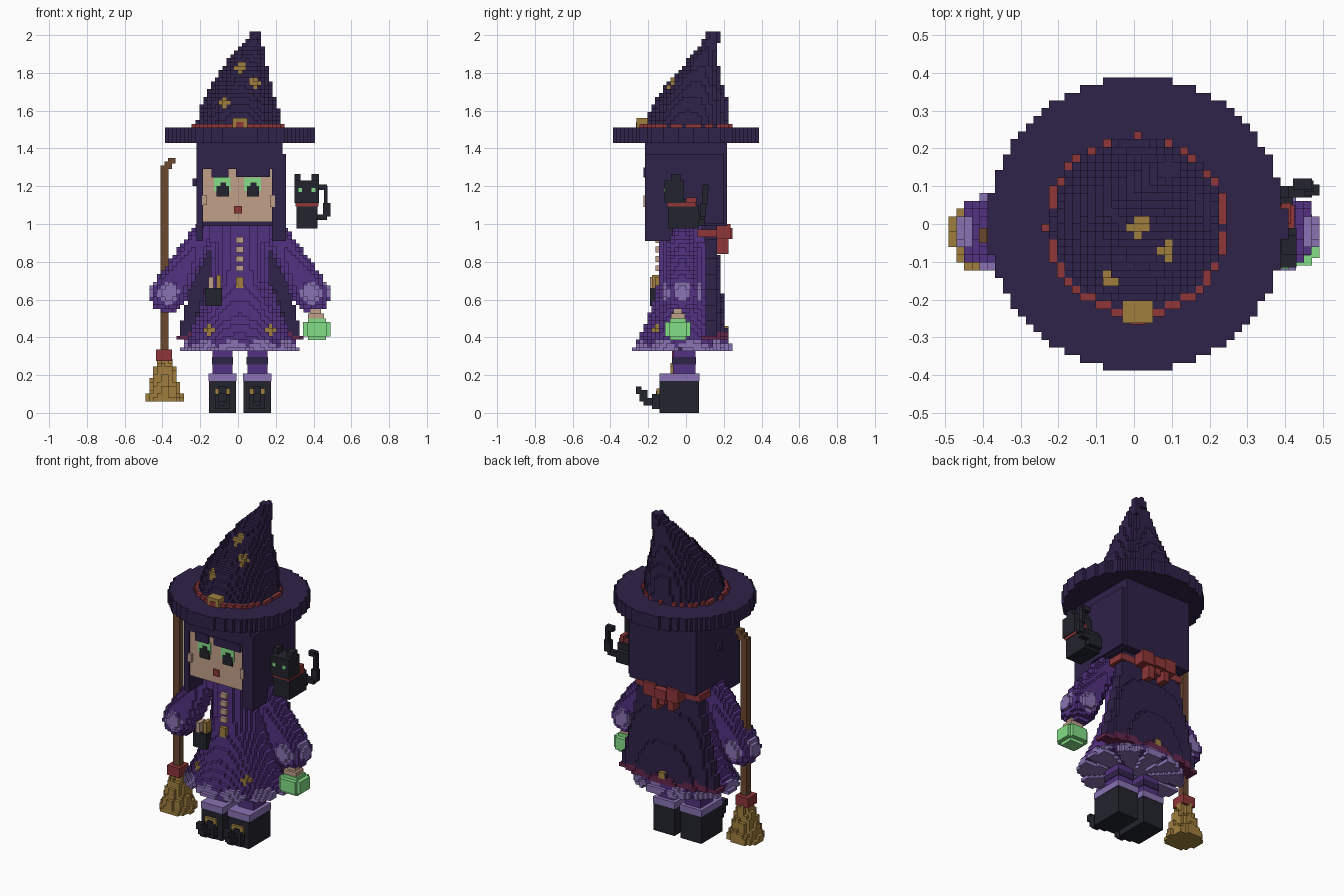
import bpy, bmesh, math

if "Cube" in bpy.data.objects:
    bpy.data.objects.remove(bpy.data.objects["Cube"])

V = 2 / 98          # block size
CX = 0.01           # body centre line


def srgb(r, g, b):
    return [((c / 255 + 0.055) / 1.055) ** 2.4 for c in (r, g, b)] + [1]


COLOURS = dict(night=srgb(47, 34, 73), purple=srgb(84, 50, 130), lavender=srgb(138, 115, 180),
               green=srgb(132, 222, 135), skin=srgb(194, 160, 138), red=srgb(142, 54, 56),
               gold=srgb(160, 127, 62), brown=srgb(108, 72, 48), black=srgb(35, 36, 45),
               maroon=srgb(102, 38, 76))
NAMES = list(COLOURS)
MATS = []
for key, col in COLOURS.items():
    m = bpy.data.materials.new(key)
    m.use_nodes = True
    m.diffuse_color = col
    m.node_tree.nodes["Principled BSDF"].inputs["Base Color"].default_value = col
    MATS.append(m)


def finish(name, bm):
    me = bpy.data.meshes.new(name)
    bm.to_mesh(me)
    bm.free()
    for m in MATS:
        me.materials.append(m)
    ob = bpy.data.objects.new(name, me)
    bpy.context.collection.objects.link(ob)


def boxes(name, colour, *spans):
    """Boxes given as (x0, x1, y0, y1, z0, z1)."""
    bm = bmesh.new()
    for x0, x1, y0, y1, z0, z1 in spans:
        for v in bmesh.ops.create_cube(bm, size=1)["verts"]:
            v.co = ((x0, x1)[v.co.x > 0], (y0, y1)[v.co.y > 0], (z0, z1)[v.co.z > 0])
    for f in bm.faces:
        f.material_index = NAMES.index(colour)
    finish(name, bm)


def blocks(name, span, rule):
    """Fill a region with blocks; rule(x, y, z) gives a colour name or None."""
    lo = [math.floor(a / V) for a in span[::2]]
    hi = [math.ceil(a / V) for a in span[1::2]]
    cells = {}
    for i in range(lo[0], hi[0]):
        for j in range(lo[1], hi[1]):
            for k in range(lo[2], hi[2]):
                c = rule((i + .5) * V, (j + .5) * V, (k + .5) * V)
                if c:
                    cells[i, j, k] = NAMES.index(c)
    bm, verts = bmesh.new(), {}

    def corner(p):
        if p not in verts:
            verts[p] = bm.verts.new([a * V for a in p])
        return verts[p]

    for cell, mat in cells.items():
        for ax in range(3):
            for side in (0, 1):
                n = list(cell)
                n[ax] += 2 * side - 1
                if tuple(n) in cells:
                    continue
                loop = []
                for u, w in ((0, 0), (1, 0), (1, 1), (0, 1)):
                    p = list(cell)
                    p[ax] += side
                    p[(ax + 1) % 3] += u
                    p[(ax + 2) % 3] += w
                    loop.append(corner(tuple(p)))
                f = bm.faces.new(loop if side else loop[::-1])
                f.material_index = mat
    finish(name, bm)


def section(rows, z):
    """Interpolate rows of (z, values...) at height z."""
    for a, b in zip(rows, rows[1:]):
        if z <= b[0]:
            t = max(0, (z - a[0]) / (b[0] - a[0]))
            return [p + (q - p) * t for p, q in zip(a[1:], b[1:])]
    return rows[-1][1:]


def in_oval(x, y, x0, x1, y0, y1):
    return ((2 * x - x0 - x1) / (x1 - x0)) ** 2 + ((2 * y - y0 - y1) / (y1 - y0)) ** 2 <= 1


# Hat: brim, bent crown with stars, band and buckle
blocks("hat_brim", (-.4, .42, -.4, .4, 1.44, 1.49),
       lambda x, y, z: "night" if in_oval(x, y, -.385, .4, -.39, .39) else None)
CROWN = [(1.5, -.225, .24, -.235, .225), (1.66, -.185, .2, -.165, .22),
         (1.79, -.11, .165, -.06, .18), (1.89, -.04, .14, .03, .165), (2, .06, .12, .11, .18)]
STARS = [(.015, 1.835), (.09, 1.75), (-.075, 1.645)]


def crown(x, y, z):
    s = section(CROWN, z)
    if not in_oval(x, y, *s):
        return None
    if y < (s[2] + s[3]) / 2 and any(abs(x - a) + abs(z - b) < .035 for a, b in STARS):
        return "gold"
    return "night"


blocks("hat_crown", (-.25, .26, -.26, .26, 1.49, 2), crown)
blocks("hat_band", (-.25, .26, -.26, .26, 1.5, 1.53),
       lambda x, y, z: "red" if in_oval(x, y, -.235, .25, -.245, .235) else None)
boxes("hat_buckle", "gold", (-.03, .05, -.262, -.2, 1.495, 1.56))
boxes("hat_buckle_centre", "red", (-.01, .03, -.266, -.25, 1.51, 1.54))

# Head and hair
boxes("hair", "night", (-.22, .235, -.16, .218, .99, 1.45), (-.22, .235, -.218, .1, 1.29, 1.45),
      (-.22, -.185, -.218, -.07, .91, 1.3), (.18, .255, -.218, -.07, .91, 1.37),
      (.23, .255, -.08, .2, 1.0, 1.37), (-.24, -.21, -.02, .02, 1.2, 1.24),
      (-.14, -.05, -.224, -.16, 1.245, 1.3), (-.01, .17, -.224, -.16, 1.25, 1.3))
boxes("face", "skin", (-.185, .18, -.208, 0, 1.01, 1.3), (-.19, -.165, -.225, -.2, 1.1, 1.15),
      (.17, .195, -.225, -.2, 1.09, 1.15))
for s in (-1, 1):
    x = -.003 + s * .08
    boxes("eye", "green", (x - .044, x + .044, -.213, -.2, 1.175, 1.246))
    boxes("pupil", "black", (x - .03, x + .035, -.217, -.2, 1.145, 1.2),
          (x - .01, x + .02, -.217, -.2, 1.2, 1.22))
boxes("mouth", "red", (-.02, .02, -.216, -.2, 1.055, 1.095))

# Dress with ruffled hem
DRESS = [(.33, .315, -.285, .255), (.37, .3, -.265, .24), (.4, .27, -.245, .2),
         (.5, .23, -.2, .17), (.7, .155, -.145, .13), (1, .145, -.14, .13)]


def dress(x, y, z):
    r, y0, y1 = section(DRESS, z)
    x -= CX
    if not in_oval(x, y, -r, r, y0, y1):
        return None
    wave = math.sin(10 * math.atan2(y, x))
    if z < .375 + .02 * wave:
        return "lavender" if z > .35 or wave > -.7 else None
    if abs(abs(x) - .165) + abs(z - .44) < .03:
        return "gold"
    return "purple"


blocks("dress", (-.34, .36, -.3, .28, .33, 1), dress)
boxes("shoulders", "purple", (-.15, .17, -.1, .1, .9, 1.0))
boxes("buttons", "skin", *[(-.01, .03, -.162, -.12, z, z + .03) for z in (.75, .8, .85, .9)])
boxes("belt_pin", "gold", (-.01, .03, -.165, -.12, .66, .72))
boxes("pouch", "black", (-.175, -.085, -.19, -.1, .565, .66))
boxes("pouch_scroll", "skin", (-.155, -.13, -.19, -.13, .66, .72))
boxes("pouch_vial", "gold", (-.115, -.09, -.18, -.13, .66, .73))


# Cape with coloured hem, sash and bow
def cape(x, y, z):
    t = (.97 - z) / .58
    x -= CX
    back = .16 + .06 * t - .6 * x * x * t
    if abs(x) > .19 + .14 * t or not back - .07 < y < back:
        return None
    return "maroon" if z < .425 + .015 * math.cos(30 * x) else "night"


blocks("cape", (-.36, .38, -.02, .24, .39, .98), cape)
boxes("cape_sash", "red", (-.21, .23, .06, .165, .93, .97))
boxes("bow", "red", (-.03, .05, .12, .245, .92, .98), (-.11, -.03, .12, .235, .92, 1.0),
      (.05, .13, .12, .235, .92, 1.0), (-.07, -.03, .14, .225, .86, .92),
      (.04, .08, .14, .225, .84, .92), (-.01, .03, .14, .225, .88, .92))
boxes("cape_star", "gold", (-.01, .03, .2, .225, .42, .46))

# Sleeves, legs and curled boots
for side, word in ((-1, "right"), (1, "left")):
    def sleeve(x, y, z, side=side):
        px, pz = side * (x - CX), z
        t = min(1, max(0, ((px - .18) * .2 + (.97 - pz) * .34) / (.2 ** 2 + .34 ** 2)))
        d = math.dist((px, y, pz), (.18 + .2 * t, -.02, .97 - .34 * t))
        if d > .06 + .04 * t:
            return None
        hand = math.hypot(px - .38, pz - .635) < .055
        outer = px > .44 and math.hypot(y + .02, pz - .65) < .05
        return "lavender" if hand or outer else "purple"

    blocks(word + "_sleeve", (-.52, .52, -.15, .12, .51, 1.06), sleeve)
    x = CX + side * .092
    boxes(word + "_leg", "purple", (x - .053, x + .053, -.07, .05, .2, .4))
    boxes(word + "_stocking_stripe", "night", (x - .056, x + .056, -.074, .054, .255, .295),
          (x - .056, x + .056, -.074, .054, .33, .35))
    boxes(word + "_boot_cuff", "lavender", (x - .075, x + .075, -.14, .072, .168, .208))
    boxes(word + "_boot", "black", (x - .072, x + .072, -.14, .07, 0, .17),
          (x - .04, x + .04, -.18, -.13, .02, .1), (x - .02, x + .02, -.225, -.17, .04, .08),
          (x - .02, x + .02, -.245, -.205, .06, .12), (x - .02, x + .02, -.265, -.235, .1, .14))
    boxes(word + "_boot_buckle", "gold", (x - .04, x + .04, -.155, -.13, .09, .13))
    boxes(word + "_boot_buckle_centre", "black", (x - .018, x + .018, -.16, -.13, .09, .115))

# Broom
boxes("broom_handle", "brown", (-.41, -.368, -.05, -.01, .3, 1.31),
      (-.39, -.35, -.05, -.01, 1.29, 1.33), (-.37, -.33, -.05, -.01, 1.32, 1.35))
boxes("broom_binding", "red", (-.435, -.35, -.075, .015, .275, .335))


def bristles(x, y, z):
    r = .105 - .065 * (z - .06) / .22 - (.008 if math.sin(9 * math.atan2(y + .03, x + .39)) > .3 else 0)
    return "gold" if math.hypot(x + .39, y + .03) < r else None


blocks("broom_bristles", (-.51, -.27, -.15, .09, .065, .28), bristles)

# Potion bottle
boxes("potion", "green", (.345, .49, -.09, .005, .405, .48), (.365, .47, -.11, .025, .405, .48),
      (.37, .465, -.085, 0, .385, .5))
boxes("potion_cork", "skin", (.37, .455, -.08, -.005, .49, .525), (.385, .44, -.065, -.02, .52, .56))

# Cat perched at the shoulder
boxes("cat", "black", (.3, .43, -.115, -.01, 1.11, 1.23), (.31, .42, -.095, .07, .975, 1.1),
      (.32, .41, -.07, .1, .99, 1.06), (.3, .33, -.08, -.03, 1.22, 1.265),
      (.39, .43, -.08, -.03, 1.22, 1.265), (.33, .4, -.06, .03, 1.08, 1.13))
boxes("cat_tail", "black", (.41, .47, .07, .1, 1.02, 1.05), (.45, .49, .075, .105, 1.04, 1.11),
      (.455, .475, .085, .115, 1.1, 1.2), (.42, .47, .09, .12, 1.18, 1.21))
boxes("cat_collar", "red", (.305, .425, -.1, .05, 1.093, 1.117), (.39, .415, .0, .055, 1.1, 1.14))
boxes("cat_eyes", "green", (.32, .34, -.119, -.1, 1.17, 1.19), (.39, .41, -.119, -.1, 1.17, 1.19))
